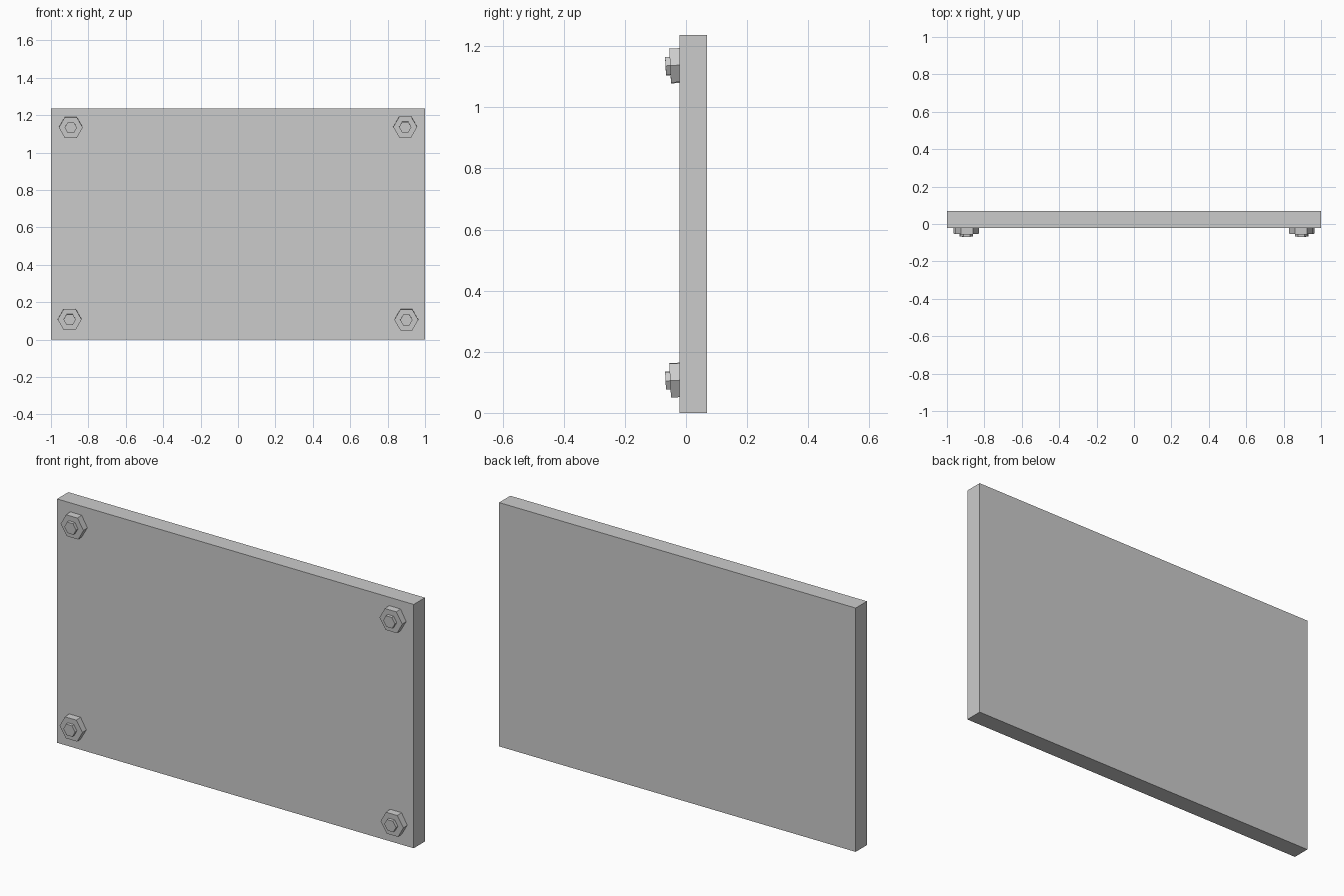
import bpy, bmesh
from math import cos, sin, pi, radians

if "Cube" in bpy.data.objects:
    bpy.data.objects.remove(bpy.data.objects["Cube"])


def new_object(name, bm):
    bmesh.ops.recalc_face_normals(bm, faces=bm.faces)
    mesh = bpy.data.meshes.new(name)
    bm.to_mesh(mesh)
    bm.free()
    obj = bpy.data.objects.new(name, mesh)
    bpy.context.collection.objects.link(obj)
    return obj


def hex_prism(name, radius, back, front, x, z, tilt):
    """Six-sided prism along y with corners pointing sideways."""
    bm = bmesh.new()
    rings = [[bm.verts.new((radius * cos(i * pi / 3), y, radius * sin(i * pi / 3)))
              for i in range(6)] for y in (back, front)]
    for ring in rings:
        bm.faces.new(ring)
    for i in range(6):
        j = (i + 1) % 6
        bm.faces.new((rings[0][i], rings[0][j], rings[1][j], rings[1][i]))
    obj = new_object(name, bm)
    obj.location = (x, 0, z)
    obj.rotation_euler = (radians(tilt), 0, 0)
    return obj


# Flat panel
bm = bmesh.new()
bmesh.ops.create_cube(bm, size=1)
bmesh.ops.scale(bm, vec=(2, 0.09, 1.236), verts=bm.verts)
bmesh.ops.translate(bm, vec=(0, 0.024, 0.618), verts=bm.verts)
new_object("panel", bm)

# Slightly tilted corner bolts: wide nut and small stud
corners = {
    "top_left": (-0.894, 1.136),
    "top_right": (0.894, 1.139),
    "bottom_left": (-0.90, 0.11),
    "bottom_right": (0.90, 0.108),
}
for corner, (x, z) in corners.items():
    hex_prism("nut_" + corner, 0.064, 0.0, -0.052, x, z, 3)
    hex_prism("stud_" + corner, 0.033, -0.04, -0.067, x, z, 3)
